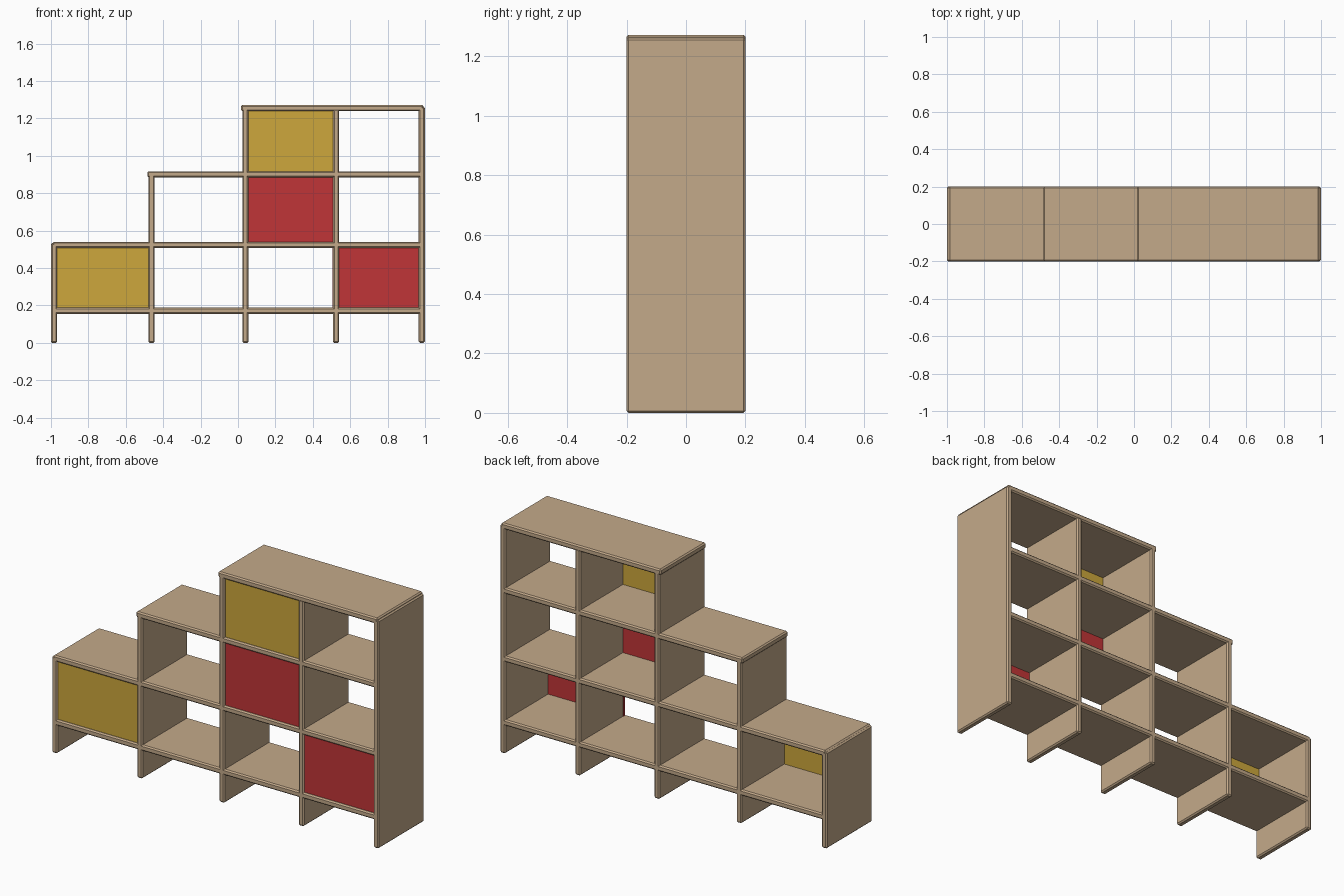
import bpy

if "Cube" in bpy.data.objects:
    bpy.data.objects.remove(bpy.data.objects["Cube"])


def material(name, rgb):
    m = bpy.data.materials.new(name)
    m.diffuse_color = (*rgb, 1)
    m.use_nodes = True
    m.node_tree.nodes["Principled BSDF"].inputs["Base Color"].default_value = m.diffuse_color
    return m


wood = material("tan wood", (0.55, 0.40, 0.255))
red = material("red panel", (0.53, 0.036, 0.038))
yellow = material("yellow panel", (0.61, 0.39, 0.045))


def box(name, x0, x1, y0, y1, z0, z1, mat, bevel=0.0):
    bpy.ops.mesh.primitive_cube_add(
        size=1, location=((x0 + x1) / 2, (y0 + y1) / 2, (z0 + z1) / 2))
    ob = bpy.context.object
    ob.name = name
    ob.scale = (x1 - x0, y1 - y0, z1 - z0)
    bpy.ops.object.transform_apply(location=False, rotation=False, scale=True)
    ob.data.materials.append(mat)
    if bevel:
        b = ob.modifiers.new("edge", 'BEVEL')
        b.width = bevel
        b.segments = 1
    return ob


D = 0.2       # half depth
T = 0.033     # board thickness

# Uprights: left edge and top height
for i, (x, top) in enumerate([(-1.0, 0.533), (-0.479, 0.90), (0.023, 1.255),
                              (0.508, 1.25), (0.966, 1.262)]):
    box(f"upright_{i + 1}", x, x + T, -D, D, 0, top, wood, 0.007)

# Shelves: left end, right end, underside height
for i, (x0, x1, z) in enumerate([(-0.985, 0.985, 0.155), (-0.992, 0.985, 0.507),
                                 (-0.485, 0.985, 0.884), (0.016, 0.992, 1.239)]):
    box(f"shelf_{i + 1}", x0, x1, -D, D, z, z + T, wood, 0.007)

# Coloured front panels
for name, x0, x1, z0, z1, mat in [
        ("lower_left_door", -0.97, -0.477, 0.18, 0.512, yellow),
        ("upper_door", 0.05, 0.512, 0.91, 1.245, yellow),
        ("middle_door", 0.05, 0.512, 0.535, 0.89, red),
        ("lower_right_door", 0.506, 0.97, 0.18, 0.512, red)]:
    box(name, x0, x1, -0.19, -0.175, z0, z1, mat)
